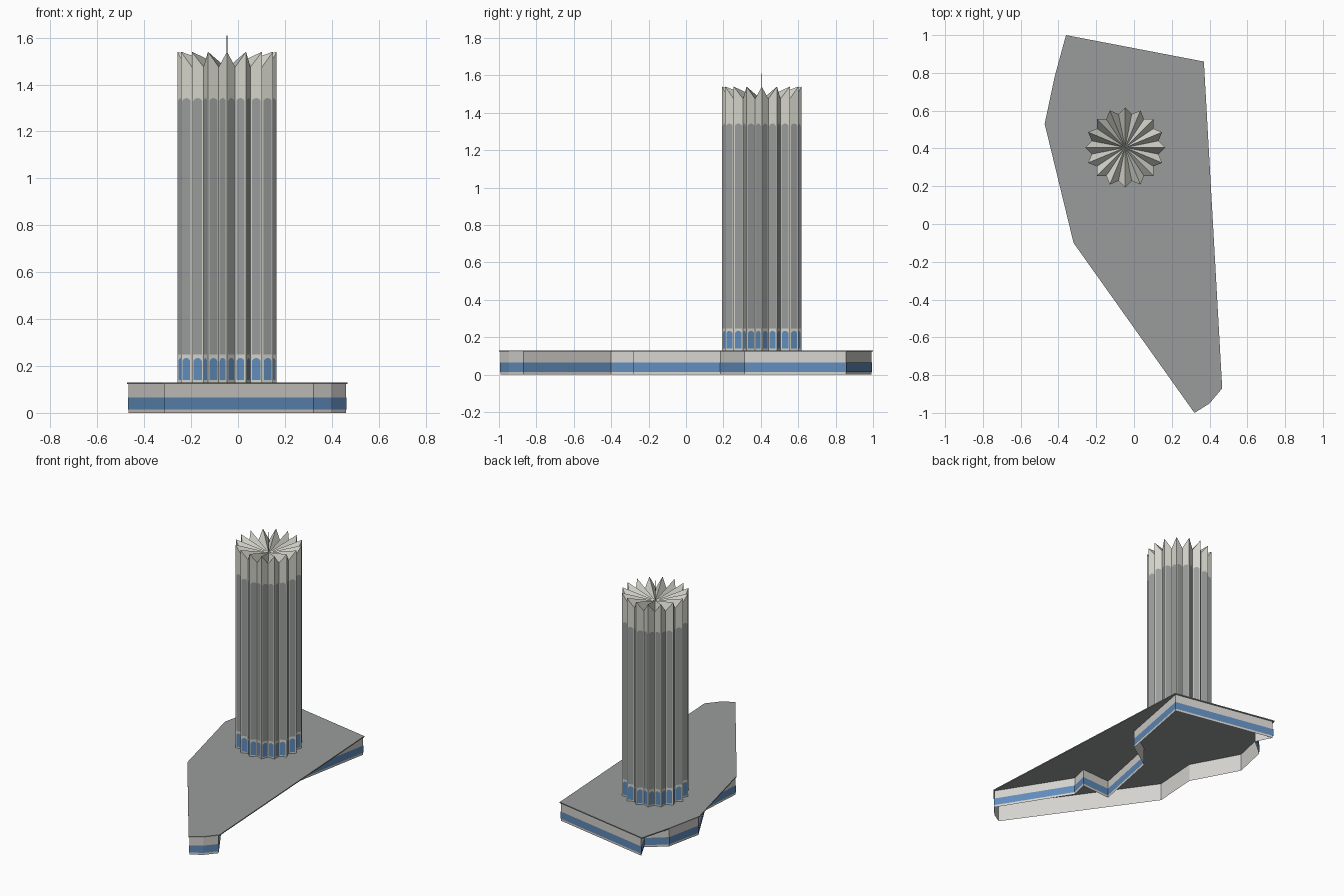
import bpy, bmesh, math
from mathutils import Vector

if "Cube" in bpy.data.objects:
    bpy.data.objects.remove(bpy.data.objects["Cube"])


def material(name, col):
    m = bpy.data.materials.new(name)
    m.diffuse_color = (*col, 1)
    m.use_nodes = True
    m.node_tree.nodes["Principled BSDF"].inputs["Base Color"].default_value = m.diffuse_color
    return m


CONCRETE = material("pale_concrete", (0.66, 0.66, 0.60))
GREY = material("grey_panel", (0.32, 0.335, 0.33))
WALL = material("warm_white_wall", (0.66, 0.65, 0.62))
BLUE = material("blue_glass", (0.12, 0.265, 0.50))
DARK = material("dark_metal", (0.08, 0.08, 0.08))


def make(name, verts, faces, mat, fix=False):
    me = bpy.data.meshes.new(name)
    me.from_pydata([tuple(v) for v in verts], [], faces)
    me.materials.append(mat)
    if fix:
        bm = bmesh.new()
        bm.from_mesh(me)
        bmesh.ops.recalc_face_normals(bm, faces=bm.faces)
        bm.to_mesh(me)
        bm.free()
    ob = bpy.data.objects.new(name, me)
    bpy.context.collection.objects.link(ob)
    return ob


def offset(poly, d):
    """Mitred outward offset of a counter-clockwise outline."""
    out = []
    n = len(poly)
    for i in range(n):
        p = Vector(poly[i])
        a = (p - Vector(poly[i - 1])).normalized()
        b = (Vector(poly[(i + 1) % n]) - p).normalized()
        na, nb = Vector((a.y, -a.x)), Vector((b.y, -b.x))
        out.append(p + (na + nb) * (d / max(0.3, 1 + na.dot(nb))))
    return out


def band(name, poly, z0, z1, mat):
    """Open ring of vertical walls along an outline."""
    n = len(poly)
    verts = [(p[0], p[1], z) for z in (z0, z1) for p in poly]
    faces = [(i, (i + 1) % n, n + (i + 1) % n, n + i) for i in range(n)]
    return make(name, verts, faces, mat)


# Podium roof slab
ROOF = [(-.36, 1), (-.42, .78), (-.473, .53), (-.32, -.10), (.32, -1),
        (.40, -.95), (.467, -.87), (.37, .86)]
n = len(ROOF)
verts = [(x, y, z) for z in (.123, .13) for x, y in ROOF]
faces = [tuple(range(n))[::-1], tuple(range(n, 2 * n))]
faces += [(i, (i + 1) % n, n + (i + 1) % n, n + i) for i in range(n)]
make("podium_roof", verts, faces, GREY)

# Podium walls, stepping back under the roof, with a blue window band
PLAN = [(-.36, 1), (-.30, .88), (-.42, .78), (-.473, .53), (-.30, .21),
        (-.32, -.10), (.32, -1), (.40, -.95), (.467, -.87), (.173, -.40),
        (.203, -.275), (-.02, -.29), (.073, .18), (.267, .31), (.37, .86)]
band("podium_wall", offset(PLAN, -.006), 0, .125, WALL)
band("podium_windows", offset(PLAN, -.004), .015, .065, BLUE)

# Fluted tower: zigzag plan, folded-plate roof
C = Vector((-.047, .405))
N, R_TIP, R_VAL = 16, .212, .180
Z0, Z_TIP, Z_VAL, Z_MID = .13, 1.54, 1.475, 1.47
star = []
for k in range(2 * N):
    a = -math.pi / 2 + k * math.pi / N
    r = R_VAL if k % 2 else R_TIP
    star.append(C + Vector((math.cos(a), math.sin(a))) * r)
m = len(star)
verts = [(p.x, p.y, Z0) for p in star]
verts += [(p.x, p.y, Z_VAL if k % 2 else Z_TIP) for k, p in enumerate(star)]
verts.append((C.x, C.y, Z_MID))
faces = [tuple(range(m))[::-1]]
for i in range(m):
    j = (i + 1) % m
    faces += [(i, j, m + j, m + i), (m + i, m + j, 2 * m)]
make("tower_body", verts, faces, CONCRETE)


def arched_plates(name, z0, z1, margin, mat):
    """One arch-topped plate on every fold of the tower."""
    verts, faces = [], []
    for i in range(m):
        p, q = star[i], star[(i + 1) % m]
        d = q - p
        nrm = Vector((d.y, -d.x)).normalized() * .0015
        # plan position along fold, drop below the top
        prof = [(0, None), (1, None), (1, .012), (.85, .004), (.6, 0),
                (.4, 0), (.15, .004), (0, .012)]
        base = len(verts)
        for u, drop in prof:
            w = p + d * (margin + u * (1 - 2 * margin)) + nrm
            verts.append((w.x, w.y, z0 if drop is None else z1 - drop))
        faces.append(tuple(range(base, base + len(prof))))
    make(name, verts, faces, mat)


arched_plates("tower_panels", .248, 1.342, .12, GREY)
arched_plates("tower_ground_windows", .14, .234, .15, BLUE)

# Rooftop mast
bpy.ops.mesh.primitive_cylinder_add(vertices=6, radius=.002, depth=.15,
                                    location=(C.x, C.y, 1.535))
mast = bpy.context.object
mast.name = "roof_mast"
mast.data.materials.append(DARK)
